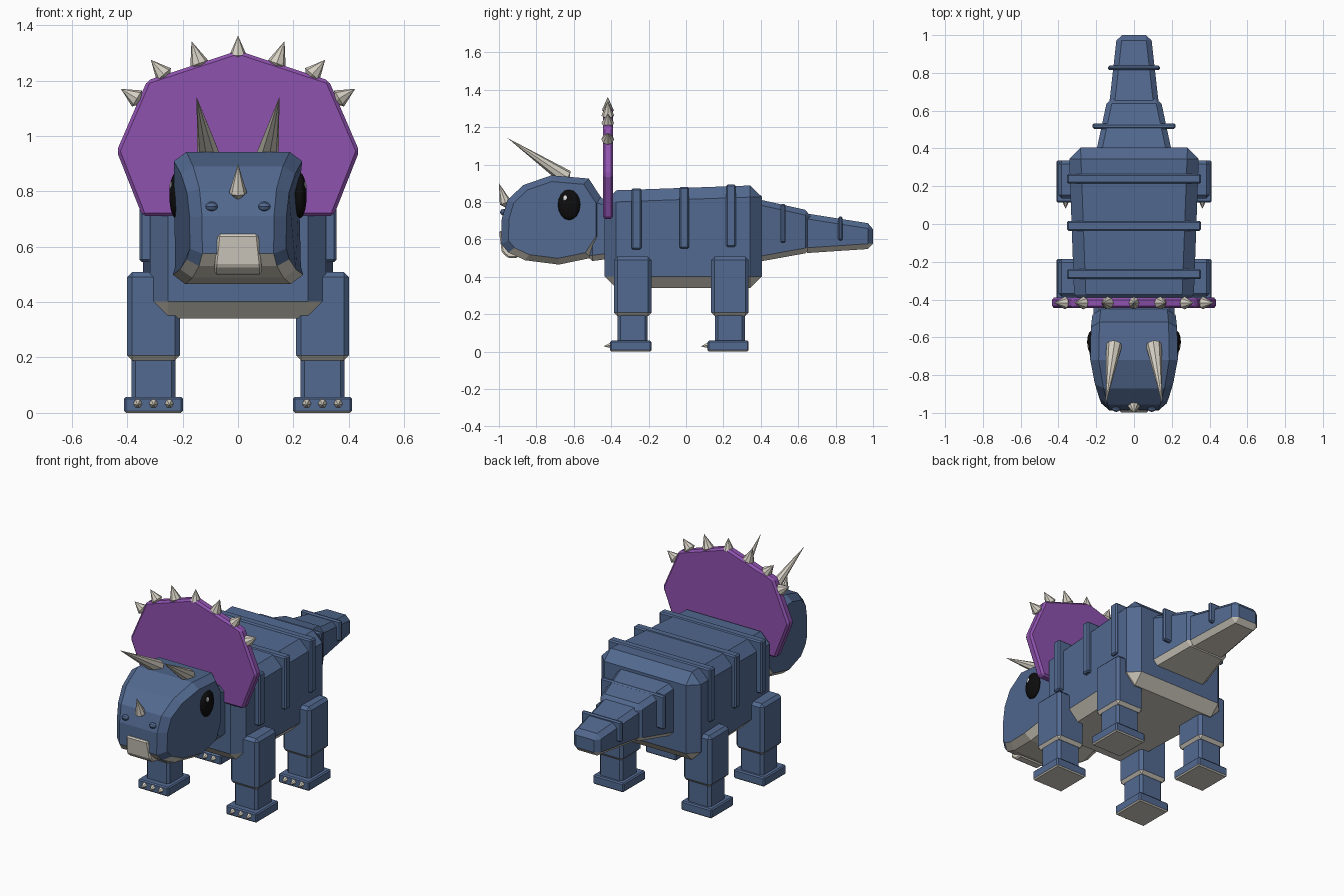
import bpy, bmesh, math
from mathutils import Vector, Matrix

if "Cube" in bpy.data.objects:
    bpy.data.objects.remove(bpy.data.objects["Cube"])


def material(name, rgb):
    m = bpy.data.materials.new(name)
    m.use_nodes = True
    m.diffuse_color = (*rgb, 1)
    bsdf = m.node_tree.nodes["Principled BSDF"]
    bsdf.inputs["Base Color"].default_value = (*rgb, 1)
    bsdf.inputs["Roughness"].default_value = 0.8
    return m


BLUE = material("slate blue", (0.085, 0.142, 0.28))
BONE = material("bone", (0.66, 0.62, 0.54))
PURPLE = material("purple", (0.275, 0.085, 0.43))
BLACK = material("black", (0.004, 0.004, 0.004))
WHITE = material("eye white", (0.8, 0.8, 0.8))


def finish(name, bm, mats, bevel=0):
    """Chamfer all edges; a second material goes on faces that point down."""
    bmesh.ops.recalc_face_normals(bm, faces=bm.faces)
    if bevel:
        bmesh.ops.bevel(bm, geom=bm.edges[:], offset=bevel, segments=1,
                        affect='EDGES', clamp_overlap=True)
        bmesh.ops.recalc_face_normals(bm, faces=bm.faces)
    bm.normal_update()
    if len(mats) > 1:
        for f in bm.faces:
            f.material_index = int(f.normal.z < -0.35)
    me = bpy.data.meshes.new(name)
    bm.to_mesh(me)
    bm.free()
    for m in mats:
        me.materials.append(m)
    ob = bpy.data.objects.new(name, me)
    bpy.context.collection.objects.link(ob)
    return ob


def loft(bm, rings):
    """Skin closed rings of points, with caps."""
    rows = [[bm.verts.new(p) for p in r] for r in rings]
    n = len(rows[0])
    for a, b in zip(rows, rows[1:]):
        for i in range(n):
            j = (i + 1) % n
            bm.faces.new((a[i], a[j], b[j], b[i]))
    bm.faces.new(rows[0])
    bm.faces.new(rows[-1])


def block(name, sections, bevel, mats=(BLUE, BONE), cx=0):
    """Box skinned along y from (y, half width, bottom, top) sections."""
    bm = bmesh.new()
    loft(bm, [[(cx - w, y, b), (cx + w, y, b), (cx + w, y, t), (cx - w, y, t)]
              for y, w, b, t in sections])
    return finish(name, bm, mats, bevel)


def spike(name, base, tip, r, back=0.0, sides=8):
    """Cone from base to tip, with a short reverse point behind the base."""
    base, tip = Vector(base), Vector(tip)
    d = tip - base
    turn = d.to_track_quat('Z', 'Y')
    bm = bmesh.new()
    ring = [bm.verts.new(base + turn @ Vector((r * math.cos(a), r * math.sin(a), 0)))
            for a in (math.tau * i / sides for i in range(sides))]
    top = bm.verts.new(tip)
    end = bm.verts.new(base - d.normalized() * back)
    for i in range(sides):
        a, b = ring[i], ring[(i + 1) % sides]
        bm.faces.new((a, b, top))
        bm.faces.new((b, a, end))
    return finish(name, bm, [BONE])


def ball(name, centre, size, mat, u=16, v=10):
    bm = bmesh.new()
    m = (Matrix.Translation(centre) @ Matrix.Diagonal((*size, 1))
         @ Matrix.Rotation(math.pi / 2, 4, 'Y'))
    bmesh.ops.create_uvsphere(bm, u_segments=u, v_segments=v, radius=1, matrix=m)
    return finish(name, bm, [mat])


# Torso, neck and tail
block("torso", [(-0.435, 0.315, 0.34, 0.86), (0.405, 0.345, 0.34, 0.89)], 0.062)
block("neck", [(-0.53, 0.21, 0.48, 0.84), (-0.38, 0.22, 0.5, 0.8)], 0.03)
block("tail_base", [(0.36, 0.205, 0.475, 0.82), (0.665, 0.14, 0.53, 0.752)], 0.028)
block("tail_tip", [(0.62, 0.133, 0.525, 0.742), (1.0, 0.09, 0.55, 0.682)], 0.028)

# Armour bands over back and tail
for i, (y, w, b, t, h) in enumerate([
        (-0.265, 0.355, 0.545, 0.873, 0.026), (-0.01, 0.355, 0.55, 0.88, 0.026),
        (0.24, 0.355, 0.56, 0.892, 0.026), (0.518, 0.22, 0.58, 0.79, 0.014),
        (0.826, 0.138, 0.595, 0.722, 0.012)]):
    block(f"armour_band_{i + 1}", [(y - h, w, b, t), (y + h, w, b, t)], 0.008, [BLUE])

# Legs, feet and claws
for end, y in (("front", -0.285), ("back", 0.235)):
    for side, s in (("left", 1), ("right", -1)):
        n, x = f"{end}_{side}", s * 0.305
        block(n + "_upper_leg", [(y - 0.1, 0.096, 0.19, 0.508),
                                 (y + 0.1, 0.096, 0.19, 0.508)], 0.018, cx=x)
        block(n + "_lower_leg", [(y - 0.08, 0.08, 0.03, 0.25),
                                 (y + 0.08, 0.08, 0.03, 0.25)], 0.015, cx=x)
        block(n + "_foot", [(y - 0.12, 0.106, 0, 0.058),
                            (y + 0.1, 0.106, 0, 0.058)], 0.007, cx=x)
        for k in (-1, 0, 1):
            cx = x + k * 0.057
            spike(f"{n}_claw_{k + 2}", (cx, y - 0.118, 0.033),
                  (cx, y - 0.155, 0.028), 0.017, 0.01, 6)

# Head: side profile skinned across x, narrowing towards the snout
profile = [(-0.985, 0.71), (-0.955, 0.81), (-0.87, 0.89), (-0.72, 0.942),
           (-0.52, 0.925), (-0.445, 0.81), (-0.445, 0.6), (-0.51, 0.5),
           (-0.68, 0.465), (-0.86, 0.488), (-0.95, 0.53), (-0.988, 0.575)]


def head_width(y):
    if y > -0.62:
        return 0.238 - 0.1 * (y + 0.62)
    return 0.238 - 0.42 * (y + 0.62) ** 2 - 0.02 * abs(y + 0.62)


rings = []
for s, inset, scale in ((-1, 0, 0.86), (-1, 0.045, 1), (1, 0.045, 1), (1, 0, 0.86)):
    rings.append([(s * (head_width(y) - inset), -0.71 + (y + 0.71) * scale,
                   0.705 + (z - 0.705) * scale) for y, z in profile])
bm = bmesh.new()
loft(bm, rings)
finish("head", bm, (BLUE, BONE))

# Beak, tapered towards its lower lip
bm = bmesh.new()
loft(bm, [[(-w, y0, z), (w, y0, z), (w, -0.9, z), (-w, -0.9, z)]
          for z, w, y0 in ((0.5, 0.085, -0.95), (0.53, 0.085, -0.985),
                           (0.645, 0.073, -1.0))])
finish("beak", bm, [BONE], 0.008)

# Face details and horns
spike("nose_horn", (0, -0.965, 0.795), (0, -1.0, 0.9), 0.032, 0.03)
for side, s in (("left", 1), ("right", -1)):
    spike(side + "_brow_horn", (s * 0.105, -0.64, 0.93), (s * 0.15, -0.955, 1.142),
          0.042, 0.02)
    ball(side + "_nostril", (s * 0.095, -0.975, 0.745), (0.022, 0.02, 0.018), BLUE, 8, 6)
    eye = ball(side + "_eye", (s * 0.224, -0.625, 0.785), (0.024, 0.06, 0.082), BLACK)
    eye.data.shade_smooth()
    ball(side + "_eye_glint", (s * 0.24, -0.645, 0.82), (0.007, 0.013, 0.017), WHITE, 10, 6)

# Neck frill with rim spikes
half = [(0.345, 0.71), (0.438, 0.945), (0.328, 1.2), (0, 1.308)]
outline = half + [(-x, z) for x, z in reversed(half[:-1])]
bm = bmesh.new()
loft(bm, [[(x, y, z) for x, z in outline] for y in (-0.445, -0.39)])
finish("frill", bm, [PURPLE], 0.012)

spike("frill_spike_centre", (0, -0.418, 1.29), (0, -0.418, 1.362), 0.032, 0.03)
for i, (bx, bz, tx, tz) in enumerate([(0.14, 1.262, 0.168, 1.342),
                                      (0.268, 1.222, 0.315, 1.275),
                                      (0.365, 1.135, 0.423, 1.17)]):
    for side, s in (("left", 1), ("right", -1)):
        spike(f"frill_spike_{side}_{i + 1}", (s * bx, -0.418, bz),
              (s * tx, -0.418, tz), 0.034, 0.03)
